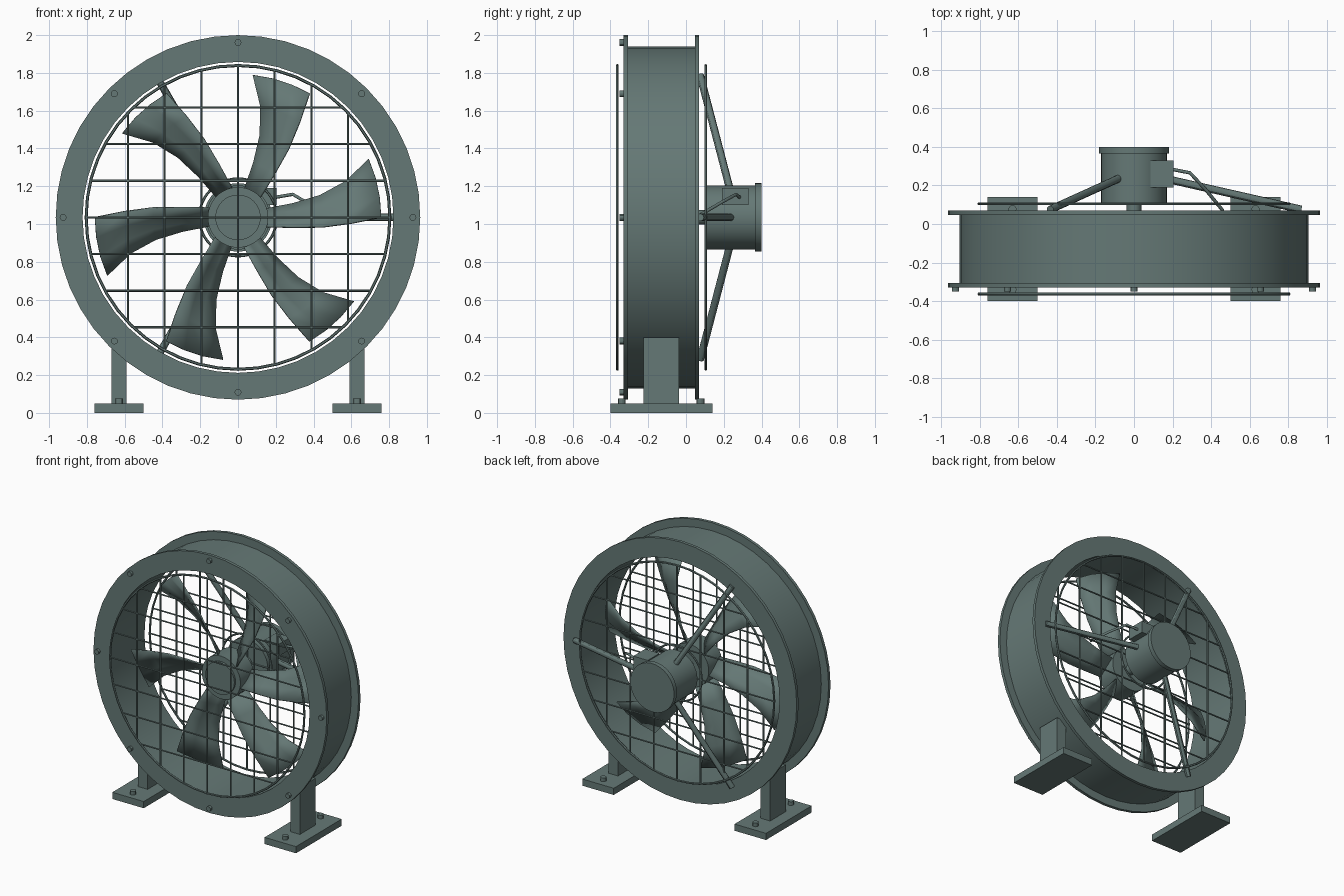
import bpy, bmesh, math
from mathutils import Vector, Matrix

if "Cube" in bpy.data.objects:
    bpy.data.objects.remove(bpy.data.objects["Cube"])

CZ = 1.035          # height of the fan axis
SEG = 48
mat = bpy.data.materials.new("grey_green_paint")
mat.diffuse_color = (0.13, 0.19, 0.18, 1)
mat.use_nodes = True
mat.node_tree.nodes["Principled BSDF"].inputs["Base Color"].default_value = mat.diffuse_color


def finish(name, bm, smooth=True):
    bmesh.ops.recalc_face_normals(bm, faces=bm.faces[:])
    me = bpy.data.meshes.new(name)
    bm.to_mesh(me)
    bm.free()
    ob = bpy.data.objects.new(name, me)
    bpy.context.collection.objects.link(ob)
    me.materials.append(mat)
    if smooth:
        bpy.ops.object.select_all(action='DESELECT')
        ob.select_set(True)
        bpy.context.view_layer.objects.active = ob
        bpy.ops.object.shade_smooth_by_angle(angle=math.radians(30))
    return ob


def lathe(name, profile, seg=SEG, closed=False):
    """Revolve (radius, y) points around the fan axis."""
    bm = bmesh.new()
    rings = []
    for r, y in profile:
        rings.append([bm.verts.new((r * math.cos(a), y, CZ + r * math.sin(a)))
                      for a in (2 * math.pi * i / seg for i in range(seg))])
    n = len(rings)
    for k in range(n if closed else n - 1):
        a, b = rings[k], rings[(k + 1) % n]
        for i in range(seg):
            j = (i + 1) % seg
            bm.faces.new((a[i], a[j], b[j], b[i]))
    if not closed:
        bm.faces.new(rings[0])
        bm.faces.new(rings[-1])
    return finish(name, bm)


def add_rod(bm, p, q, r, seg=8):
    p, q = Vector(p), Vector(q)
    d = q - p
    m = Matrix.Translation((p + q) / 2) @ d.to_track_quat('Z', 'Y').to_matrix().to_4x4()
    bmesh.ops.create_cone(bm, cap_ends=True, segments=seg, radius1=r, radius2=r,
                          depth=d.length, matrix=m)


def rods(name, items, seg=8):
    bm = bmesh.new()
    for p, q, r in items:
        add_rod(bm, p, q, r, seg)
    return finish(name, bm)


def box(name, lo, hi):
    lo, hi = Vector(lo), Vector(hi)
    bm = bmesh.new()
    bmesh.ops.create_cube(bm, size=1, matrix=Matrix.Translation((lo + hi) / 2)
                          @ Matrix.Diagonal((*(hi - lo), 1)))
    return finish(name, bm, False)


def polar(r, deg, y):
    a = math.radians(deg)
    return (r * math.cos(a), y, CZ + r * math.sin(a))


# Casing: drum with a flange at each end
lathe("casing", [(0.823, -0.33), (0.965, -0.33), (0.965, -0.307), (0.905, -0.307),
                 (0.905, 0.047), (0.965, 0.047), (0.965, 0.07), (0.823, 0.07)], closed=True)

# Bolts around the front flange
rods("flange_bolts", [(polar(0.926, 45 * i, -0.351), polar(0.926, 45 * i, -0.325), 0.018)
                      for i in range(8)], 12)


# Wire guards: rim rings and crossed bars
def ring(name, radius, y, t):
    lathe(name, [(radius + t * math.cos(k * math.pi / 3), y + t * math.sin(k * math.pi / 3))
                 for k in range(6)], closed=True)


for side, y in (("front", -0.363), ("rear", 0.105)):
    ring(side + "_guard_rim", 0.804, y, 0.008)
    bars = []
    for i in range(-3, 4):
        o = 0.194 * i
        h = math.sqrt(0.804 ** 2 - o * o)
        bars.append(((o, y, CZ - h), (o, y, CZ + h), 0.006))
        bars.append(((-h, y, CZ + o), (h, y, CZ + o), 0.006))
    rods(side + "_guard_bars", bars, 6)
ring("rear_guard_inner_ring", 0.205, 0.105, 0.007)

# Hub, nose cap and shaft
lathe("hub", [(0.12, -0.215), (0.12, -0.2), (0.16, -0.2), (0.16, -0.04)])
rods("shaft", [((0, -0.06, CZ), (0, 0.13, CZ), 0.038)], 24)

# Six twisted blades: radius, edge angles, half depth
bm = bmesh.new()
stations = [(0.15, -19, 17, 0.065), (0.3, -10, 14, 0.066), (0.45, -6.5, 15, 0.066),
            (0.6, -3, 18.5, 0.064), (0.758, 0, 24, 0.06)]
for b in range(6):
    rows = []
    for r, a0, a1, d in stations:
        row = []
        for k in range(4):
            t = k / 3
            camber = 0.012 * math.sin(math.pi * t)
            row.append(bm.verts.new(polar(r, 60 * b + a0 + (a1 - a0) * t,
                                          -0.12 + d * (2 * t - 1) + camber)))
        rows.append(row)
    for u, v in zip(rows, rows[1:]):
        for k in range(3):
            bm.faces.new((u[k], u[k + 1], v[k + 1], v[k]))
blades = finish("fan_blades", bm)
mod = blades.modifiers.new("thickness", 'SOLIDIFY')
mod.thickness = 0.01
mod.offset = 0

# Motor with end cap, terminal box and cable
lathe("motor", [(0.17, 0.108), (0.17, 0.366), (0.181, 0.366), (0.181, 0.4)])
box("terminal_box", (0.085, 0.19, 1.1), (0.205, 0.33, 1.19))
path = [(0.19, 0.285, 1.14), (0.29, 0.265, 1.157), (0.37, 0.18, 1.11), (0.46, 0.07, 1.045)]
cu = bpy.data.curves.new("cable", 'CURVE')
cu.dimensions = '3D'
cu.bevel_depth = 0.009
cu.bevel_resolution = 2
cu.use_fill_caps = True
sp = cu.splines.new('POLY')
sp.points.add(len(path) - 1)
for pt, co in zip(sp.points, path):
    pt.co = (*co, 1)
cu.materials.append(mat)
bpy.context.collection.objects.link(bpy.data.objects.new("cable", cu))

# Three struts from motor to rear flange
rods("motor_struts", [(polar(0.14, a, 0.24), polar(0.868, a, 0.075), 0.02)
                      for a in (0, 120, 240)], 12)

# Feet: base plate, post and anchor bolts
for side, s in (("left", -1), ("right", 1)):
    x = 0.63 * s
    box(side + "_base_plate", (x - 0.13, -0.4, 0), (x + 0.13, 0.14, 0.05))
    box(side + "_post", (x - 0.04, -0.225, 0.045), (x + 0.04, -0.038, 0.4))
    rods(side + "_anchor_bolts", [((x, y, 0.045), (x, y, 0.077), 0.021)
                                  for y in (-0.34, 0.077)], 12)
